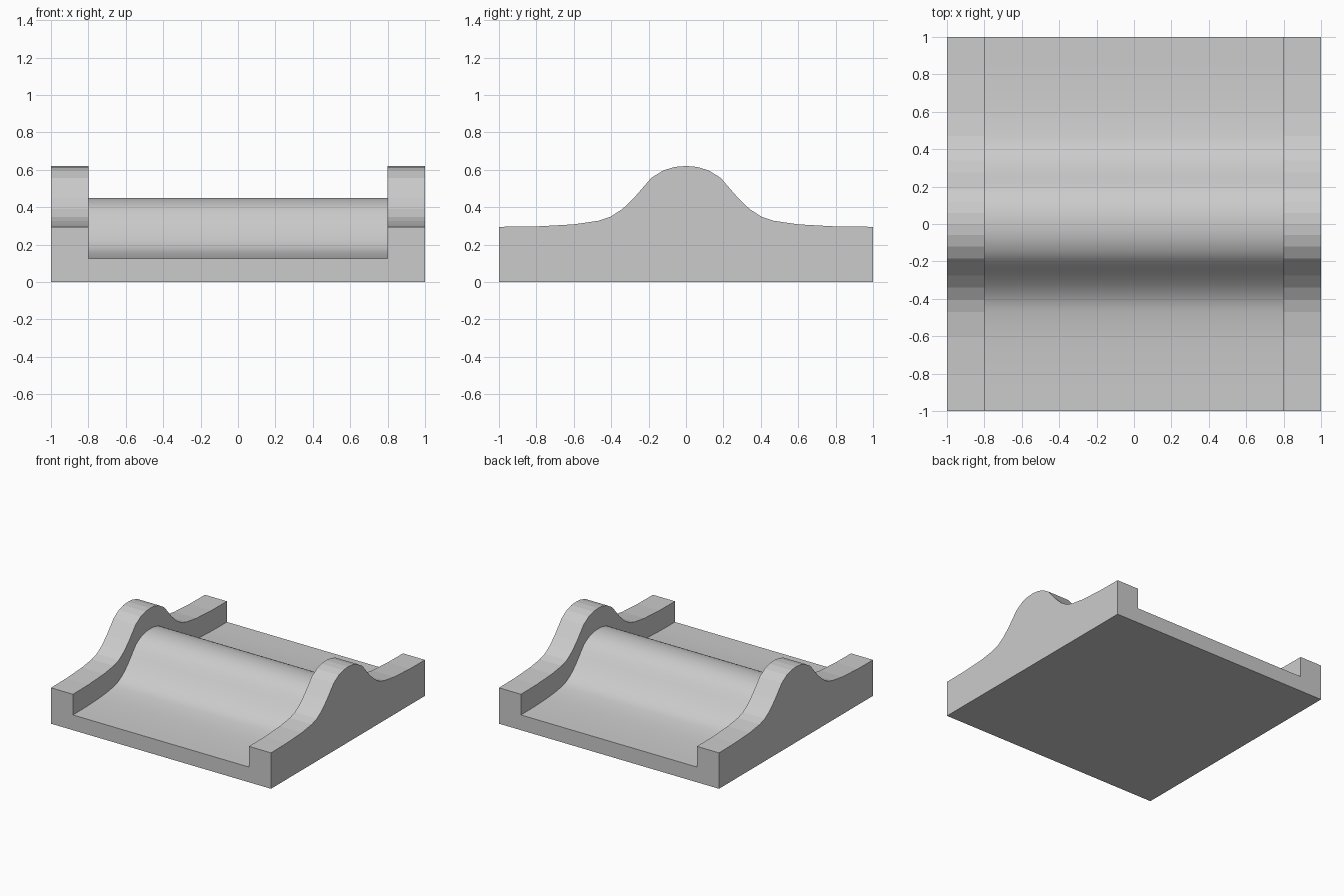
import bpy
import bmesh

if "Cube" in bpy.data.objects:
    bpy.data.objects.remove(bpy.data.objects["Cube"], do_unlink=True)

# Single matte grey
grey = bpy.data.materials.new("plain grey")
grey.use_nodes = True
colour = (0.6, 0.6, 0.6, 1)
grey.diffuse_color = colour
grey.node_tree.nodes["Principled BSDF"].inputs["Base Color"].default_value = colour

# Half of the bell-shaped ridge: distance from the centre, height
HALF = [(0, 0.62), (0.06, 0.615), (0.12, 0.597), (0.185, 0.557), (0.275, 0.453),
        (0.34, 0.39), (0.405, 0.348), (0.47, 0.327), (0.6, 0.308), (0.8, 0.297), (1, 0.295)]
RIDGE = [(-y, z) for y, z in reversed(HALF[1:])] + HALF
DROP = 0.17
INNER = 0.8


def smooth_curve(points, steps):
    """Resample a height curve with cubic Hermite pieces."""
    n = len(points)
    slopes = []
    for i in range(n):
        a, b = points[max(i - 1, 0)], points[min(i + 1, n - 1)]
        slopes.append((b[1] - a[1]) / (b[0] - a[0]))
    out = []
    for i in range(n - 1):
        (y0, z0), (y1, z1) = points[i], points[i + 1]
        h = y1 - y0
        for k in range(steps):
            t = k / steps
            s = 1 - t
            z = (s * s * (1 + 2 * t) * z0 + t * t * (1 + 2 * s) * z1
                 + h * t * s * (s * slopes[i] - t * slopes[i + 1]))
            out.append((y0 + t * h, z))
    return out + [points[-1]]


def prism(name, profile, half_width):
    """Extrude a closed y-z profile along x."""
    bm = bmesh.new()
    face = bm.faces.new([bm.verts.new((-half_width, y, z)) for y, z in profile])
    moved = bmesh.ops.extrude_face_region(bm, geom=[face])["geom"]
    bmesh.ops.translate(bm, vec=(2 * half_width, 0, 0),
                        verts=[v for v in moved if isinstance(v, bmesh.types.BMVert)])
    bmesh.ops.recalc_face_normals(bm, faces=bm.faces[:])
    mesh = bpy.data.meshes.new(name)
    bm.to_mesh(mesh)
    bm.free()
    obj = bpy.data.objects.new(name, mesh)
    bpy.context.collection.objects.link(obj)
    mesh.materials.append(grey)
    return obj


# Full-width block carrying the ridge shape of the side rails
block = prism("ridged_block", RIDGE + [(1, 0), (-1, 0)], 1)

# Channel between the rails, following the same ridge lower down
floor = [(y, z - DROP) for y, z in smooth_curve(RIDGE, 3)]
lip = [(-1.1, floor[0][1])]
cutter = prism("channel_cutter", lip + floor + [(1.1, floor[-1][1]), (1.1, 1), (-1.1, 1)], INNER)
cutter.hide_render = True

cut = block.modifiers.new("channel", "BOOLEAN")
cut.operation = "DIFFERENCE"
cut.solver = "EXACT"
cut.object = cutter
bpy.context.view_layer.objects.active = block
block.select_set(True)
bpy.ops.object.modifier_apply(modifier=cut.name)
bpy.data.objects.remove(cutter, do_unlink=True)

# Smooth channel floor, faceted rails
for poly in block.data.polygons:
    poly.use_smooth = poly.normal.z > 0.2 and abs(poly.center.x) < INNER - 0.05
    poly.material_index = 0
